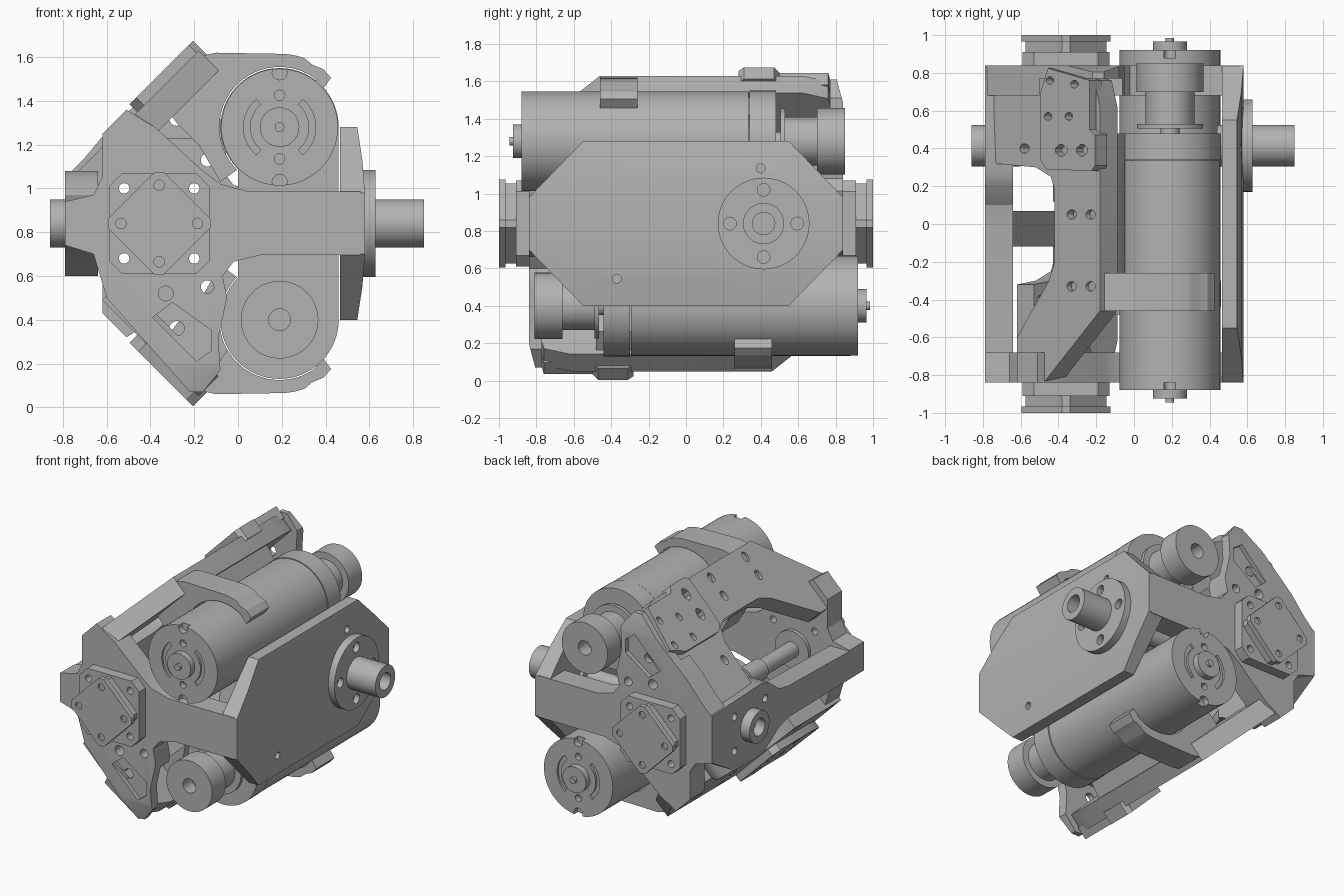
import bpy, bmesh, math
from mathutils import Matrix, Vector

cube = bpy.data.objects.get("Cube")
if cube:
    bpy.data.objects.remove(cube, do_unlink=True)

mat = bpy.data.materials.new("machined_grey")
mat.use_nodes = True
GREY = (0.45, 0.45, 0.45, 1)
mat.diffuse_color = GREY
mat.node_tree.nodes["Principled BSDF"].inputs["Base Color"].default_value = GREY

MID = 0.84          # height of the symmetry axis
PLANE = 1.81        # z - x on the outer face of the sloped plates
parts = []

# frames: (a, b, depth) -> point
def along_x(a, b, t): return Vector((t, a, b))
def along_y(a, b, t): return Vector((a, t, b))
def sloped(a, b, t): return Vector((a + t * 0.707, b, a + PLANE - t * 0.707))


def prism(name, pts, frame, t0, t1):
    bm = bmesh.new()
    low = [bm.verts.new(frame(a, b, t0)) for a, b in pts]
    high = [bm.verts.new(frame(a, b, t1)) for a, b in pts]
    bm.faces.new(low)
    bm.faces.new(high)
    n = len(pts)
    for i in range(n):
        j = (i + 1) % n
        bm.faces.new((low[i], low[j], high[j], high[i]))
    bmesh.ops.recalc_face_normals(bm, faces=bm.faces)
    me = bpy.data.meshes.new(name)
    bm.to_mesh(me)
    bm.free()
    me.materials.append(mat)
    ob = bpy.data.objects.new(name, me)
    bpy.context.collection.objects.link(ob)
    parts.append(ob)
    return ob


def arc(cx, cy, r, a0, a1, n=24):
    return [(cx + r * math.cos(math.radians(a0 + (a1 - a0) * i / n)),
             cy + r * math.sin(math.radians(a0 + (a1 - a0) * i / n))) for i in range(n + 1)]


def circle(cx, cy, r, n=48): return arc(cx, cy, r, 0, 360, n)[:-1]


def rect(a0, a1, b0, b1): return [(a0, b0), (a1, b0), (a1, b1), (a0, b1)]


def band(cx, cy, r0, r1, a0, a1):
    return arc(cx, cy, r1, a0, a1) + arc(cx, cy, r0, a1, a0)


def octagon(cx, cy, r, c):
    q = r - c
    return [(cx + x, cy + y) for x, y in
            ((-q, -r), (q, -r), (r, -q), (r, q), (q, r), (-q, r), (-r, q), (-r, -q))]


def hole(a, b, r, frame, t0, t1): return prism("cutter", circle(a, b, r, 20), frame, t0, t1)


def cut(ob, cutters, op='DIFFERENCE'):
    for c in cutters:
        c.hide_render = True
        m = ob.modifiers.new("cut", 'BOOLEAN')
        m.operation, m.solver, m.object = op, 'EXACT', c
    bpy.context.view_layer.update()
    dg = bpy.context.evaluated_depsgraph_get()
    me = bpy.data.meshes.new_from_object(ob.evaluated_get(dg))
    ob.modifiers.clear()
    ob.data = me
    for c in cutters:
        parts.remove(c)
        bpy.data.objects.remove(c, do_unlink=True)
    return ob


MX, MZ = 0.19, 1.28     # motor axis


def motor(tag):
    def disc(name, r, y0, y1):
        return prism(tag + name, circle(MX, MZ, r, 64), along_y, y0, y1)
    body = disc("motor_body", 0.267, -0.88, 0.335)
    slots = [prism("cutter", band(MX, MZ, 0.135, 0.165, a, a + 100), along_y, -0.9, -0.865)
             for a in (-50, 130)]
    slots += [hole(MX, MZ + s * d, r, along_y, -0.9, -0.84)
              for s in (-1, 1) for d, r in ((0.145, 0.024), (0.25, 0.034))]
    cut(body, slots)
    disc("motor_hub", 0.09, -0.925, -0.87)
    disc("motor_pin", 0.022, -0.945, -0.9)
    disc("gear_head", 0.27, 0.34, 0.48)
    prism(tag + "motor_mount", rect(0.0, 0.46, 0.98, MZ), along_y, 0.34, 0.48)
    disc("pulley_flange", 0.175, 0.505, 0.53)
    disc("pulley_neck", 0.13, 0.53, 0.7)
    disc("motor_shaft", 0.05, 0.47, 0.51)
    cut(disc("pulley", 0.177, 0.7, 0.85), [hole(MX, MZ, 0.05, along_y, 0.75, 0.9)])


# left outline of the end walls, each reaching the left wall with a tongue
FRONT_LEFT = [(-0.6, 0.5), (-0.66, 0.7), (-0.79, 0.74), (-0.79, 0.94), (-0.66, 0.97),
              (-0.62, 1.05), (-0.62, 1.25)]
BACK_LEFT = [(-0.6, 0.42), (-0.7, 0.54), (-0.79, 0.63), (-0.79, 0.95), (-0.66, 0.99),
             (-0.62, 1.05), (-0.62, 1.25)]


def half_frame(tag, left, wide):
    # end wall with the arm reaching the side plate
    wall = prism(tag + "end_wall", left + [
        (-0.51, 1.36), (-0.38, 1.28), (-0.16, 1.08),
        (-0.08, 1.02), (0.05, 0.985), (0.56, 0.985), (0.56, 0.695), (0.1, 0.695),
        (-0.02, 0.665), (-0.07, 0.6), (-0.05, 0.5), (-0.09, 0.32), (-0.08, 0.17),
        (-0.16, 0.07), (-0.22, 0.07)], along_y, -0.84, -0.68)
    cuts = [hole(x, z, 0.024, along_y, -0.95, -0.6)
            for x in (-0.52, -0.2) for z in (0.68, 1.0)]
    cuts += [hole(x, z, 0.034, along_y, -0.95, -0.76) for x, z in ((-0.33, 0.52), (-0.28, 0.36))]
    cuts.append(hole(-0.14, 0.55, 0.03, along_y, -0.95, -0.6))
    cuts.append(prism("cutter", [(-0.39, 0.41), (-0.3, 0.48), (-0.12, 0.35), (-0.12, 0.26),
                                 (-0.19, 0.21)], along_y, -0.9, -0.81))
    # thin the lower tip from inside and bevel it outside
    cuts.append(prism("cutter", rect(-0.5, 0.0, -0.1, 0.45), along_y, -0.77, -0.6))
    cuts.append(prism("cutter", [(-0.9, 0.42), (-0.9, -0.1), (-0.76, -0.1)], along_x, -0.6, 0.1))
    cut(wall, cuts)

    # sloped plate with a bent beam and a wide rear end
    plate = prism(tag + "sloped_plate", [
        (-0.62, -0.83), (-0.47, -0.83), (-0.18, -0.46), (-0.18, 0.62), (-0.21, 0.76),
        (-0.45, 0.83), (wide, 0.83), (wide, 0.32), (-0.52, 0.3), (-0.44, 0.25), (-0.42, 0.18),
        (-0.42, -0.2), (-0.45, -0.3), (-0.62, -0.6)], sloped, 0, 0.13)
    cut(plate, [hole(x, y, 0.025, sloped, -0.1, 0.3) for x, y in (
        (-0.33, 0.05), (-0.23, 0.05), (-0.33, -0.33), (-0.23, -0.33),
        (-0.58, -0.75), (-0.51, -0.75), (-0.58, 0.4), (-0.58, 0.76))])
    pad = prism(tag + "raised_pad", [
        (-0.46, 0.34), (-0.43, 0.29), (-0.19, 0.28), (-0.17, 0.31), (-0.17, 0.47),
        (-0.2, 0.5), (-0.2, 0.76), (-0.42, 0.825), (-0.46, 0.7)], sloped, -0.05, 0.04)
    cut(pad, [hole(x, y, 0.02, sloped, -0.1, 0.02) for x, y in (
        (-0.41, 0.76), (-0.28, 0.74), (-0.42, 0.57), (-0.31, 0.57))]
        + [prism("cutter", octagon(x, 0.39, 0.03, 0.02), sloped, -0.1, 0.02)
           for x in (-0.35, -0.24)])

    # clamp strap around the motor, joined to the sloped plate
    prism(tag + "motor_strap", arc(MX, MZ, 0.275, 225, 45, 32) + [(0.36, 1.47), (0.39, 1.545),
          (0.34, 1.565)] + arc(MX, MZ, 0.335, 70, 90, 8) + [(-0.1, 1.62), (-0.19, 1.6),
          (-0.36, 1.4), (-0.28, 1.3), (-0.18, 1.2), (-0.08, 1.03)], along_y, -0.46, -0.26)
    prism(tag + "clamp_lug", [(0.35, 1.49), (0.385, 1.45), (0.425, 1.505), (0.39, 1.545)],
          along_y, -0.46, -0.26)
    # cradle web behind the motor
    prism(tag + "cradle_web", arc(MX, MZ, 0.275, 200, 150, 16)
          + [(-0.14, 1.56), (-0.2, 1.58), (-0.32, 1.42)], along_y, -0.28, 0.48)

    # end bearing block: octagon base under two stacked diamonds
    base = prism(tag + "bearing_base", octagon(-0.36, MID, 0.23, 0.06), along_y, -0.91, -0.83)
    cut(base, [hole(x, z, 0.024, along_y, -1, -0.6)
               for x in (-0.52, -0.2) for z in (0.68, 1.0)])
    for name, r, y0, y1 in (("inner_diamond", 0.215, -0.97, -0.9),
                            ("outer_diamond", 0.235, -1.0, -0.965)):
        c = 0.02
        d = prism(tag + name, [(-0.36 + x, MID + z) for x, z in (
            (-c, -r), (c, -r), (r, -c), (r, c), (c, r), (-c, r), (-r, c), (-r, -c))],
            along_y, y0, y1)
    cut(d, [hole(-0.36 + 0.175 * x, MID + 0.175 * z, 0.024, along_y, -1.1, -0.985)
            for x, z in ((1, 0), (-1, 0), (0, 1), (0, -1))])
    # inner bearing cap and half of the long inner shaft
    prism(tag + "bearing_cap", circle(-0.36, MID, 0.13), along_y, -0.69, -0.655)
    prism(tag + "inner_shaft", circle(-0.36, MID, 0.055), along_y, -0.67, 0)
    prism(tag + "shaft_collar", circle(-0.36, MID, 0.07), along_y, -0.3, -0.12)


def half_turn(first, dy):
    m = (Matrix.Translation((0, dy, MID)) @ Matrix.Rotation(math.pi, 4, 'X')
         @ Matrix.Translation((0, 0, -MID)))
    for ob in parts[first:]:
        ob.data.transform(m)


# upper half, then lower half turned half a revolution about the long axis
motor("upper_")
half_frame("upper_", FRONT_LEFT, -0.74)
start = len(parts)
motor("lower_")
half_turn(start, 0.04)
start = len(parts)
half_frame("lower_", BACK_LEFT, -0.62)
half_turn(start, 0)

# bowed side plate with clipped corners
side = prism("side_plate", [(0.465, 0.40), (0.545, 0.40), (0.568, 0.55), (0.58, 0.7), (0.58, 0.98),
                            (0.568, 1.13), (0.545, 1.28), (0.465, 1.28)], along_y, -0.84, 0.84)
clip = prism("cutter", [(-0.84, 0.7), (-0.55, 0.40), (0.55, 0.40), (0.84, 0.7), (0.84, 0.98),
                        (0.55, 1.28), (-0.55, 1.28), (-0.84, 0.98)], along_x, 0.3, 0.8)
cut(side, [clip], 'INTERSECT')
cut(side, [hole(y, z, 0.024, along_x, 0.5, 0.7) for y, z in ((-0.37, 0.545), (0.4, 1.135))])

# left wall: tall around the shaft, tapering to a slim bar at the front
wall = prism("left_wall", [
    (0.84, 1.06), (0.28, 1.08), (0.2, 1.05), (0.1, 0.97), (0.0, 0.95), (-0.84, 0.93),
    (-0.84, 0.74), (0.0, 0.73), (0.1, 0.7), (0.25, 0.6), (0.62, 0.6), (0.84, 0.73)],
    along_x, -0.79, -0.64)
cut(wall, [hole(0.42 + y, MID + z, 0.026, along_x, -0.9, -0.7)
           for y in (-0.17, 0.17) for z in (-0.12, 0.12)]
    + [hole(-0.76, MID, 0.026, along_x, -0.9, -0.7)])
prism("lower_web", [(-0.66, 0.72), (-0.66, 0.8), (-0.4, 0.38), (-0.4, 0.3)], along_y, -0.12, 0.07)

# cross shaft with flange
SY = 0.415
flange = prism("shaft_flange", circle(SY, MID, 0.245), along_x, 0.57, 0.628)
cut(flange, [hole(SY + 0.18 * y, MID + 0.18 * z, 0.034, along_x, 0.59, 0.7)
             for y, z in ((1, 0), (-1, 0), (0, 1), (0, -1))])
for name, x0, x1, b0, b1 in (("right_shaft_end", 0.44, 0.85, 0.7, 0.9),
                             ("left_shaft_end", -0.86, -0.6, -0.9, -0.7)):
    cut(prism(name, circle(SY, MID, 0.11), along_x, x0, x1),
        [hole(SY, MID, 0.06, along_x, b0, b1)])
prism("cross_shaft", circle(SY, MID, 0.06), along_x, -0.62, 0.46)

# smooth the round parts, keep the edges crisp
for ob in bpy.context.view_layer.objects:
    ob.select_set(ob in parts)
bpy.context.view_layer.objects.active = parts[0]
bpy.ops.object.shade_smooth_by_angle(angle=math.radians(25))
